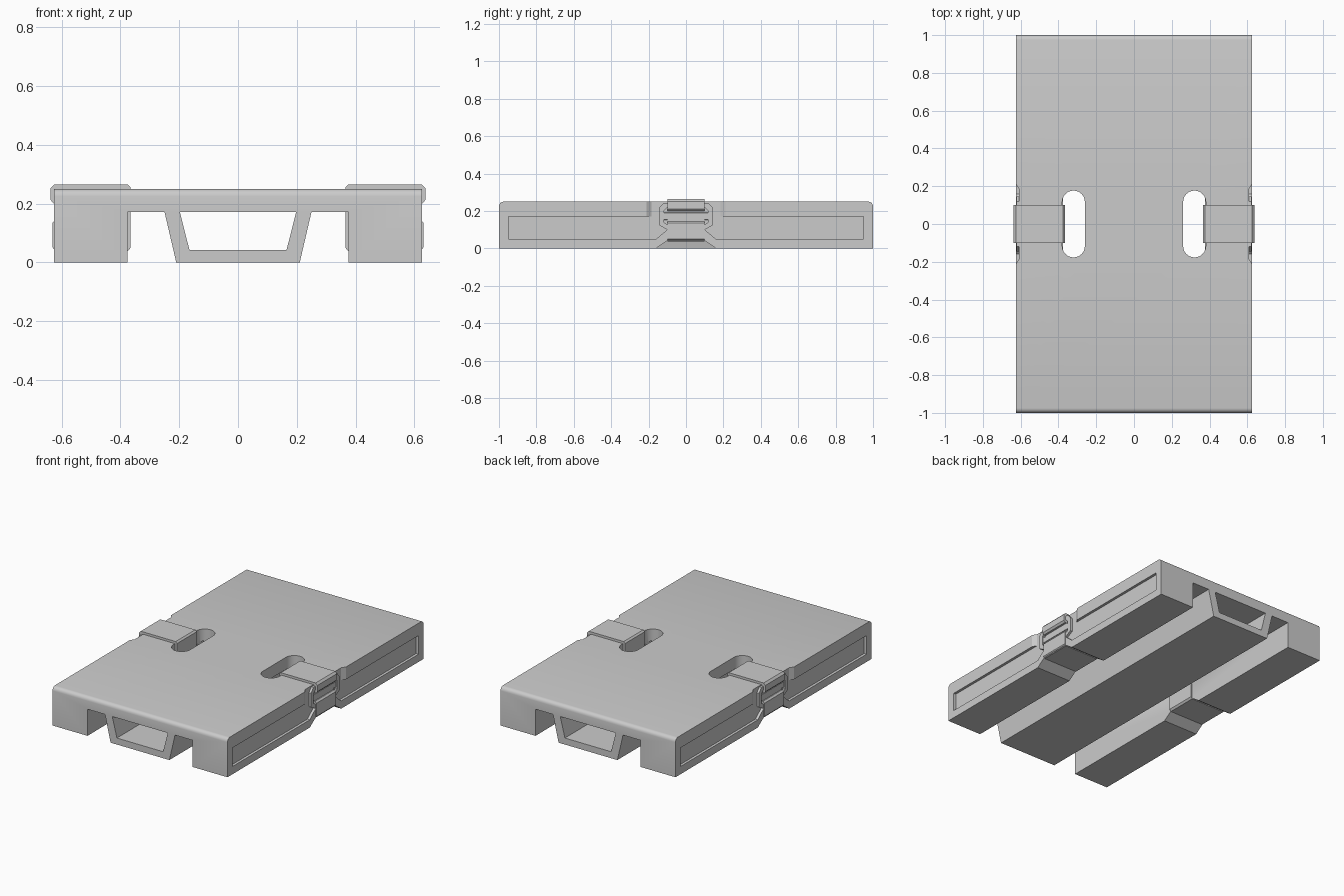
import bpy, bmesh
from math import sin, cos, pi

cube = bpy.data.objects.get("Cube")
if cube:
    bpy.data.objects.remove(cube)

GREY = (0.6, 0.6, 0.6, 1)
mat = bpy.data.materials.new("pallet grey")
mat.use_nodes = True
mat.diffuse_color = GREY
mat.node_tree.nodes["Principled BSDF"].inputs["Base Color"].default_value = GREY


def place(axis, u, v, w):
    """Point of a 2D profile (u, v) at offset w along the extrusion axis."""
    return {"x": (w, u, v), "y": (u, w, v), "z": (u, v, w)}[axis]


def prism(name, axis, profile, a, b, mirror=False, round_top=0):
    """Extrude a profile from a to b; mirror flips it to -x."""
    bm = bmesh.new()
    side = -1 if mirror else 1
    verts = []
    for u, v in profile:
        x, y, z = place(axis, u, v, a)
        verts.append(bm.verts.new((x * side, y, z)))
    face = bm.faces.new(verts)
    new = bmesh.ops.extrude_face_region(bm, geom=[face])["geom"]
    shift = place(axis, 0, 0, b - a)
    bmesh.ops.translate(bm, verts=[g for g in new if isinstance(g, bmesh.types.BMVert)],
                        vec=(shift[0] * side, shift[1], shift[2]))
    bmesh.ops.recalc_face_normals(bm, faces=bm.faces)
    if round_top:
        top = max(v.co.z for v in bm.verts)
        ends = [e for e in bm.edges if all(v.co.z > top - 0.001 for v in e.verts)
                and abs(e.verts[0].co.y - e.verts[1].co.y) < 0.001]
        bmesh.ops.bevel(bm, geom=ends, offset=round_top, segments=4,
                        profile=0.5, affect="EDGES")
    mesh = bpy.data.meshes.new(name)
    bm.to_mesh(mesh)
    bm.free()
    mesh.materials.append(mat)
    obj = bpy.data.objects.new(name, mesh)
    bpy.context.collection.objects.link(obj)
    return obj


def activate(obj):
    bpy.ops.object.select_all(action="DESELECT")
    obj.select_set(True)
    bpy.context.view_layer.objects.active = obj


def cut(obj, cutter):
    activate(obj)
    mod = obj.modifiers.new("cut", "BOOLEAN")
    mod.operation = "DIFFERENCE"
    mod.solver = "EXACT"
    mod.object = cutter
    bpy.ops.object.modifier_apply(modifier=mod.name)
    bpy.data.objects.remove(cutter)


def both(half):
    """Complete a profile that is symmetric about u = 0."""
    return half + [(-u, v) for u, v in reversed(half)]


# Deck with two side rails and a tapered centre beam
section = both([(0.21, 0), (0.25, 0.172), (0.375, 0.172), (0.375, 0),
                (0.625, 0), (0.625, 0.25)])
body = prism("pallet_body", "y", section, -1, 1, round_top=0.025)

# Tunnel through the centre beam
tunnel = both([(0.165, 0.042), (0.198, 0.172)])
cut(body, prism("tunnel_cutter", "y", tunnel, -1.1, 1.1))

# Strap channel under the rails
channel = both([(0.17, -0.02), (0.16, 0), (0.1, 0.042)])
for m in (False, True):
    cut(body, prism("channel_cutter", "x", channel, 0.3, 0.7, m))

# Strap slots in the deck
slot = [(0.32 + 0.06 * cos(t * pi / 12),
         (0.117 if t <= 12 else -0.117) + 0.06 * sin(t * pi / 12))
        for t in list(range(13)) + list(range(12, 25))[1:]]
slot.insert(13, (0.26, -0.117))

# Sunken side panels and the flared buckle pockets
panel = both([(0.1, 0.1), (0.16, 0.05), (0.95, 0.05), (0.95, 0.17)])
pocket = [(0.608, -0.185), (0.608, 0.185), (0.64, 0.235), (0.64, -0.235)]
for m in (False, True):
    cut(body, prism("slot_cutter", "z", slot, 0.16, 0.3, m))
    cut(body, prism("panel_cutter", "x", panel, 0.608, 0.7, m))
    cut(body, prism("pocket_cutter", "z", pocket, 0.168, 0.3, m))
activate(body)
bpy.ops.object.shade_smooth_by_angle(angle=0.55)

# Straps wrapped around the rails, stepped in at the buckle
strap = [(0.365, 0.05), (0.375, 0.038), (0.62, 0.038), (0.63, 0.05),
         (0.63, 0.135), (0.62, 0.145), (0.614, 0.145), (0.614, 0.2),
         (0.627, 0.2), (0.637, 0.212), (0.637, 0.252), (0.625, 0.265),
         (0.375, 0.265), (0.365, 0.255)]
# Buckle frame beside each strap, and the cross bar
outer = both([(0.1, 0.1), (0.145, 0.125), (0.145, 0.215), (0.12, 0.243)])
inner = both([(0.09, 0.12), (0.118, 0.14), (0.118, 0.2), (0.1, 0.22)])
bar = [(0.6, 0.15), (0.618, 0.155), (0.618, 0.19), (0.6, 0.195)]

for name, m in (("left", False), ("right", True)):
    prism(name + "_strap", "y", strap, -0.1, 0.1, m)
    frame = prism(name + "_buckle_frame", "x", outer, 0.6, 0.623, m)
    cut(frame, prism("frame_cutter", "x", inner, 0.59, 0.64, m))
    prism(name + "_buckle_bar", "y", bar, -0.125, 0.125, m)
